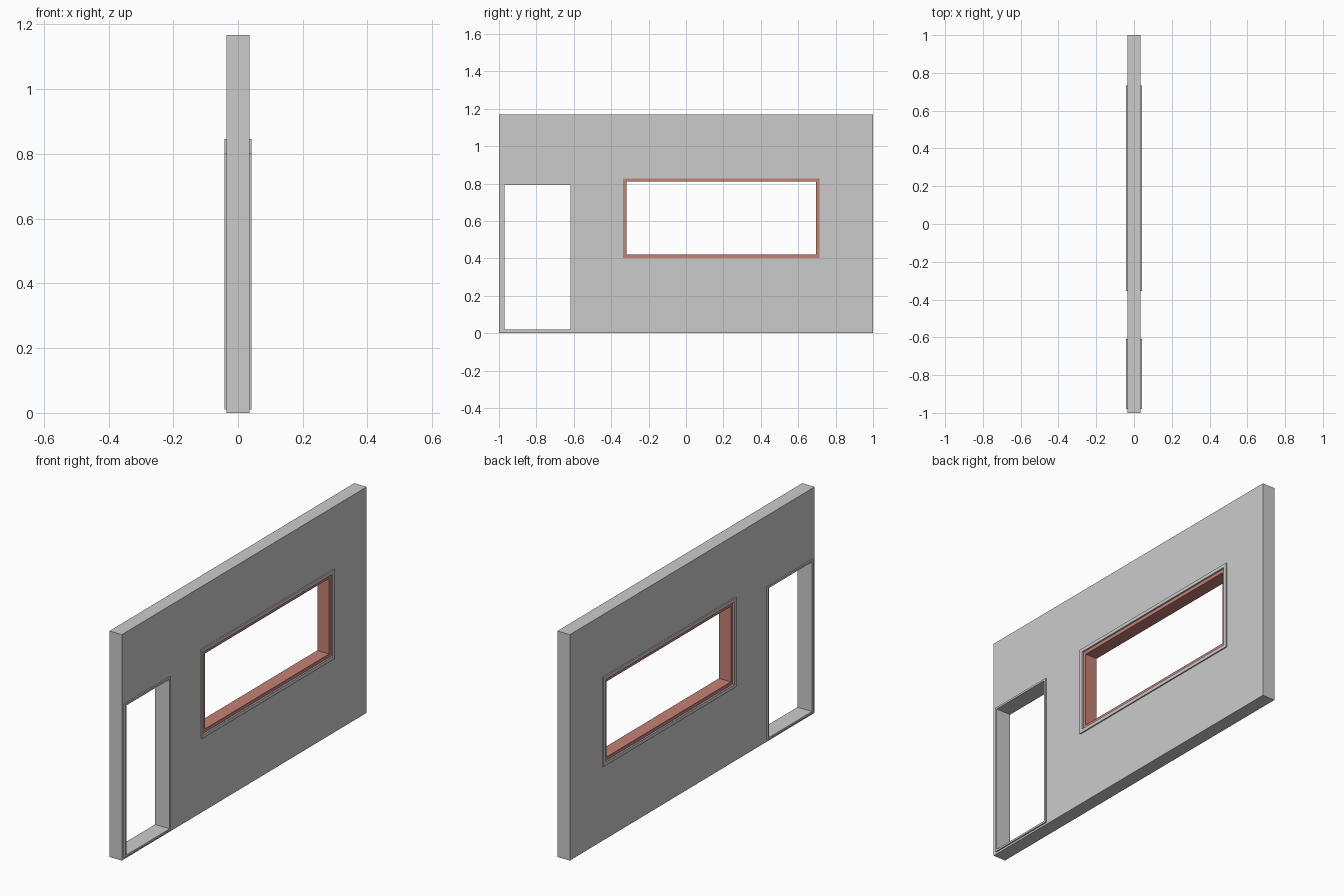
import bpy, bmesh

if "Cube" in bpy.data.objects:
    bpy.data.objects.remove(bpy.data.objects["Cube"])


def finish(name, bm, material=None):
    bmesh.ops.remove_doubles(bm, verts=bm.verts, dist=1e-5)
    bmesh.ops.recalc_face_normals(bm, faces=bm.faces)
    mesh = bpy.data.meshes.new(name)
    bm.to_mesh(mesh)
    bm.free()
    obj = bpy.data.objects.new(name, mesh)
    bpy.context.collection.objects.link(obj)
    if material:
        mesh.materials.append(material)
    return obj


def corners(rect):
    y0, y1, z0, z1 = rect
    return [(y0, z0), (y1, z0), (y1, z1), (y0, z1)]


def grow(rect, d):
    return (rect[0] - d, rect[1] + d, rect[2] - d, rect[3] + d)


def ring(name, profile, material=None):
    """Rectangular frame: closed profile of (rect, x) swept around the corners."""
    bm = bmesh.new()
    loops = [[bm.verts.new((x, y, z)) for y, z in corners(r)] for r, x in profile]
    for a, b in zip(loops, loops[1:] + loops[:1]):
        for i in range(4):
            j = (i + 1) % 4
            bm.faces.new((a[i], a[j], b[j], b[i]))
    return finish(name, bm, material)


def flat_ring(name, inner, outer, xa, xb, material=None):
    return ring(name, [(inner, xa), (outer, xa), (outer, xb), (inner, xb)], material)


HALF, TRIM, TOP = 0.0355, 0.042, 1.168
DOOR = (-0.97, -0.618, 0.02, 0.793)
WINDOW = (-0.336, 0.714, 0.402, 0.828)

# Wall panel: grid of cells with the door and window cells left out
ys = sorted({-1.0, 1.0, *DOOR[:2], *WINDOW[:2]})
zs = sorted({0.0, TOP, *DOOR[2:], *WINDOW[2:]})


def solid(i, j):
    if not (0 <= i < len(ys) - 1 and 0 <= j < len(zs) - 1):
        return False
    y, z = (ys[i] + ys[i + 1]) / 2, (zs[j] + zs[j + 1]) / 2
    return not any(r[0] < y < r[1] and r[2] < z < r[3] for r in (DOOR, WINDOW))


bm = bmesh.new()
for i in range(len(ys) - 1):
    for j in range(len(zs) - 1):
        if not solid(i, j):
            continue
        c = corners((ys[i], ys[i + 1], zs[j], zs[j + 1]))
        f = [bm.verts.new((HALF, y, z)) for y, z in c]
        b = [bm.verts.new((-HALF, y, z)) for y, z in c]
        bm.faces.new(f)
        bm.faces.new(b[::-1])
        for k, (di, dj) in enumerate([(0, -1), (1, 0), (0, 1), (-1, 0)]):
            if not solid(i + di, j + dj):
                n = (k + 1) % 4
                bm.faces.new((f[k], b[k], b[n], f[n]))
bmesh.ops.remove_doubles(bm, verts=bm.verts, dist=1e-5)
bmesh.ops.dissolve_limit(bm, angle_limit=0.01, verts=bm.verts, edges=bm.edges)
finish("wall", bm)

# Raised trims on both faces of the wall
for side, s in (("right", 1), ("left", -1)):
    flat_ring(f"door_trim_{side}", DOOR, grow(DOOR, 0.01), s * HALF, s * TRIM)
    flat_ring(f"window_trim_{side}", WINDOW, grow(WINDOW, 0.018), s * HALF, s * TRIM)

# Red window lining
red = bpy.data.materials.new("window_red")
red.diffuse_color = (0.55, 0.22, 0.18, 1)
red.use_nodes = True
red.node_tree.nodes["Principled BSDF"].inputs["Base Color"].default_value = red.diffuse_color
flat_ring("window_frame", grow(WINDOW, -0.018), WINDOW, -0.034, 0.034, red)
